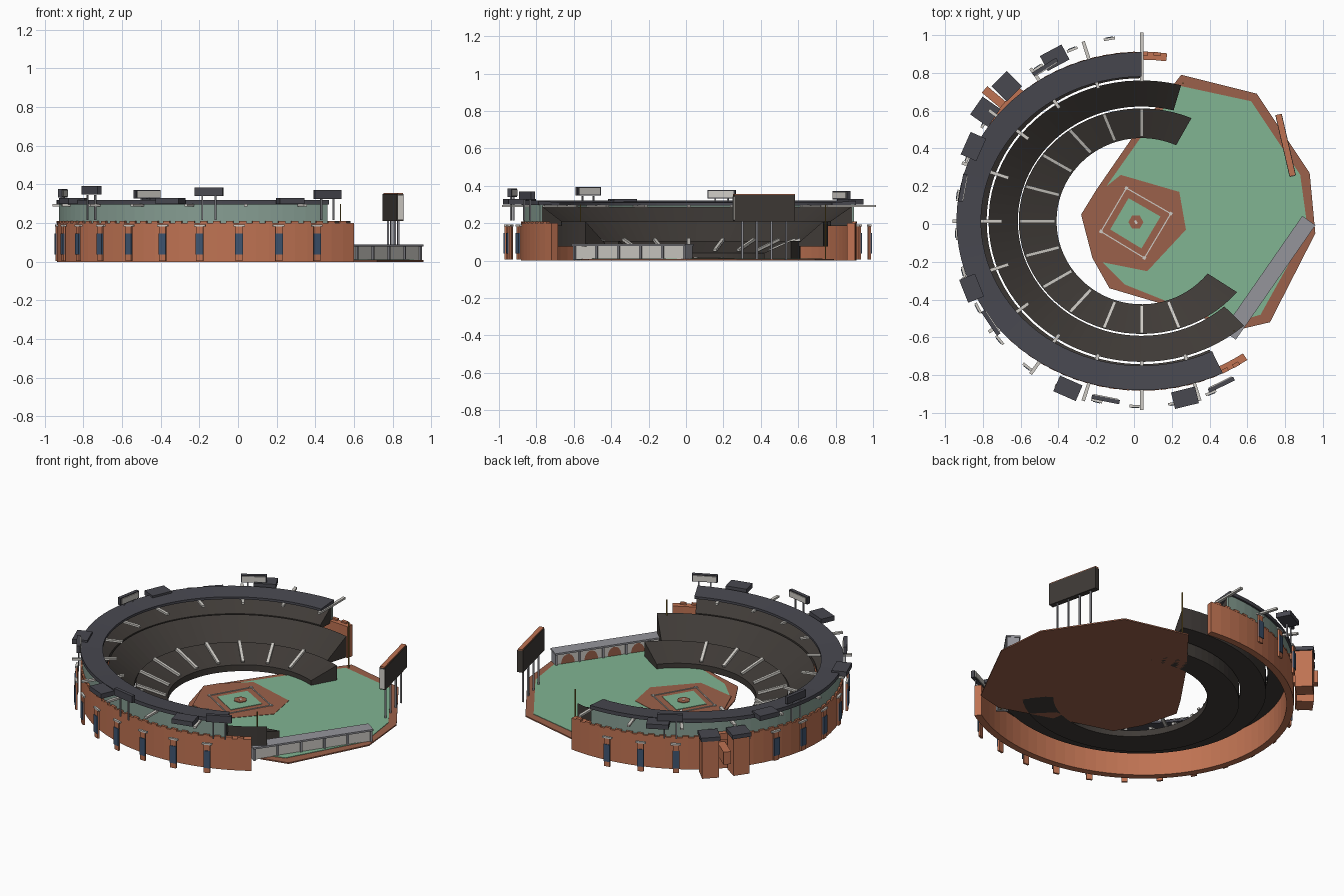
import bpy, bmesh
from math import cos, sin, radians, atan2, pi
from mathutils import Vector, Matrix

if "Cube" in bpy.data.objects:
    bpy.data.objects.remove(bpy.data.objects["Cube"])

CX, CY = 0.04, 0.015


def mat(name, c):
    m = bpy.data.materials.new(name)
    m.diffuse_color = (*c, 1)
    m.use_nodes = True
    m.node_tree.nodes["Principled BSDF"].inputs["Base Color"].default_value = m.diffuse_color
    return m


BRICK = mat("brick", (0.52, 0.17, 0.085))
CLAY = mat("clay", (0.33, 0.12, 0.07))
GRASS = mat("grass", (0.22, 0.46, 0.29))
SEAT = mat("seating", (0.05, 0.043, 0.038))
ROOF = mat("roof", (0.065, 0.065, 0.08))
GREEN = mat("green_wall", (0.24, 0.34, 0.29))
PALE = mat("pale", (0.62, 0.6, 0.56))
GREY = mat("grey", (0.3, 0.3, 0.33))
BLUE = mat("blue_glass", (0.05, 0.09, 0.16))
GOLD = mat("pole", (0.3, 0.2, 0.04))


def finish(name, bm, m):
    bmesh.ops.recalc_face_normals(bm, faces=bm.faces)
    me = bpy.data.meshes.new(name)
    bm.to_mesh(me)
    bm.free()
    ob = bpy.data.objects.new(name, me)
    me.materials.append(m)
    bpy.context.collection.objects.link(ob)
    return ob


def at(a, rx, z=0, ry=None):
    a = radians(a)
    return Vector((CX + rx * cos(a), CY + (ry or rx) * sin(a), z))


def ring(name, prof, a0, a1, m, n=56):
    """Sweep a closed (rx, ry, z) section round part of an ellipse."""
    bm = bmesh.new()
    rows = [[bm.verts.new(at(a0 + (a1 - a0) * i / n, rx, z, ry)) for rx, ry, z in prof]
            for i in range(n + 1)]
    k = len(prof)
    for r, s in zip(rows, rows[1:]):
        for j in range(k):
            bm.faces.new((r[j], r[(j + 1) % k], s[(j + 1) % k], s[j]))
    bm.faces.new(rows[0])
    bm.faces.new(rows[-1])
    return finish(name, bm, m)


def box(name, loc, size, deg, m, tilt=0):
    bm = bmesh.new()
    bmesh.ops.create_cube(bm, size=1, matrix=Matrix.Translation(loc)
                          @ Matrix.Rotation(radians(deg), 4, 'Z') @ Matrix.Rotation(tilt, 4, 'Y')
                          @ Matrix.Diagonal((*size, 1)))
    return finish(name, bm, m)


def beam(name, p, q, w, h, m):
    d = q - p
    return box(name, (p + q) / 2, (d.length, w, h), atan2(d.y, d.x) * 180 / pi, m,
               -atan2(d.z, d.xy.length))


def plate(name, pts, z0, z1, m):
    bm = bmesh.new()
    f = bm.faces.new([bm.verts.new((x, y, z0)) for x, y in pts])
    ex = bmesh.ops.extrude_face_region(bm, geom=[f])
    bmesh.ops.translate(bm, vec=(0, 0, z1 - z0),
                        verts=[v for v in ex["geom"] if isinstance(v, bmesh.types.BMVert)])
    return finish(name, bm, m)


# Field: clay slab, grass, infield, diamond, lines and mound
plate("clay_track", [(.25, .79), (.65, .69), (.93, .27), (.96, -.05), (.72, -.52), (.55, -.56),
                     (.14, -.42), (-.13, -.34), (-.22, -.18), (-.28, .05), (-.2, .18), (0, .47)], 0, .008, CLAY)
plate("outfield_grass", [(.25, .73), (.62, .65), (.88, .26), (.92, -.03), (.67, -.48), (.5, -.53),
                         (.15, -.4), (-.05, -.32), (-.17, -.2), (-.16, .18), (.03, .45)], .006, .011, GRASS)
plate("infield_clay", [(-.28, .05), (-.22, .14), (-.07, .26), (.24, .17), (.275, -.03), (.07, -.25), (-.18, -.2)],
      .006, .013, CLAY)
diamond = [(-.04, .19), (.195, .055), (.055, -.18), (-.175, -.04)]
plate("diamond_grass", [(x * .72, y * .72) for x, y in diamond], .01, .016, GRASS)
for i in range(4):
    p, q = (Vector((*diamond[j % 4], .014)) for j in (i, i + 1))
    beam("base_line", p, q, .006, .006, PALE)
    box("base", p, (.016, .016, .01), 60, PALE)
plate("mound", [(.01 + .04 * cos(i * pi / 3), .01 + .04 * sin(i * pi / 3)) for i in range(6)], .01, .02, CLAY)
box("mound_plate", (.01, .01, .02), (.012, .02, .004), 30, PALE)

# Three seating tiers
ring("lower_tier", [(.45, .44, 0), (.45, .44, .04), (.65, .597, .105), (.65, .597, 0)], 66, 321, SEAT)
ring("middle_tier", [(.655, .607, .075), (.655, .607, .095), (.81, .745, .21), (.81, .745, .075)], 75, 312, SEAT)
ring("upper_tier", [(.82, .757, .185), (.82, .757, .21), (.955, .872, .29), (.955, .872, .185)], 90, 296, SEAT)

# Outer walls and roof
ring("brick_wall", [(.935, .855, 0), (.935, .855, .2), (.977, .897, .2), (.977, .897, 0)], 82, 305, BRICK)
ring("green_upper_wall", [(.95, .868, .19), (.95, .868, .3), (.966, .884, .3), (.966, .884, .19)], 90, 296, GREEN)
ring("roof", [(.85, .765, .295), (.85, .765, .31), (.98, .895, .32), (.98, .895, .297)], 90, 296, ROOF)
for i in range(56):
    a = 84 + i * 4
    if a < 304:
        beam("wall_cap", at(a, .968, .204, .888), at(a + 2.2, .968, .204, .888), .02, .012, BRICK)

# Rafters under the roof and aisles over the lower tier
for i in range(12):
    a = 90 + 18 * i
    beam("rafter", at(a, .74, .292), at(a, 1.0, .292), .018, .012, PALE)
    beam("aisle", at(a, .46, .055, .45), at(a, .645, .114, .595), .018, .014, PALE)

# Free-standing window piers around the outside
for i in range(17):
    a = 100 + 12 * i
    box("pier_frame", at(a, .98, .095), (.012, .036, .18), a, BRICK)
    box("pier_window", at(a, .986, .092), (.008, .04, .11), a, BLUE)
    box("pier_cap", at(a, .98, .188), (.014, .06, .01), a, PALE)

# Floodlight banks
for a, z in ((296, .348), (258.6, .362), (214, .37), (169.5, .355), (122, .35)):
    box("floodlight_bank", at(a, .963, z), (.022, .15, .045), a, ROOF)
    box("floodlight_face", at(a, .95, z), (.006, .135, .034), a, PALE)
    for s in (-1, 1):
        p = at(a, .963) + Vector((-sin(radians(a)), cos(radians(a)), 0)) * s * .035
        box("floodlight_post", p + Vector((0, 0, .28)), (.008, .008, .13), a, GREY)

# Rooftop cabins
for x, y in ((-.42, .88), (-.85, .41), (-.86, -.34), (-.35, -.87), (.27, -.92)):
    a = atan2(y - CY, x - CX) * 180 / pi
    box("roof_cabin", (x, y, .315), (.09, .13, .03), a, ROOF)

# Entrance gate: twin towers, porch and link wall
for a in (135, 145):
    box("gate_tower", at(a, 1.01, .12), (.1, .1, .24), a, BRICK)
    box("gate_tower_cap", at(a, 1.01, .25), (.115, .115, .025), a, ROOF)
box("gate_porch", at(140, 1.0, .13), (.17, .045, .08), 140, BRICK)
box("gate_lintel", at(140, .94, .21), (.04, .25, .04), 140, BRICK)

# Outfield gallery with arches
g0, g1 = Vector((.51, -.58, 0)), Vector((.92, .01, 0))
d = (g1 - g0).normalized()
nrm = Vector((d.y, -d.x, 0))
deg = atan2(d.y, d.x) * 180 / pi
L = (g1 - g0).length
mid = (g0 + g1) / 2
box("gallery_wall", mid + Vector((0, 0, .042)), (L, .05, .075), deg, PALE)
box("gallery_roof", mid + Vector((0, 0, .084)), (L + .02, .085, .011), deg, GREY)
for i in range(6):
    p = g0 + d * L * i / 5
    box("gallery_pillar", p + Vector((0, 0, .042)), (.012, .07, .08), deg, GREY)
    if i < 5:
        bm = bmesh.new()
        c = p + d * L / 10 - nrm * .027 + Vector((0, 0, .01))
        vs = [bm.verts.new(c + d * .042 * cos(t * pi / 12) + Vector((0, 0, .058 * sin(t * pi / 12))))
              for t in range(13)]
        bm.faces.new(vs)
        finish("gallery_arch", bm, CLAY)

# Scoreboard on four legs
s0, s1 = Vector((.765, .58, 0)), Vector((.84, .255, 0))
up = Vector((0, 0, 1))
beam("scoreboard", s0 + up * .28, s1 + up * .28, .035, .14, SEAT)
beam("scoreboard_top", s0 + up * .353, s1 + up * .353, .028, .008, BRICK)
sd = (s1 - s0).normalized()
sideways = atan2(sd.y, sd.x) * 180 / pi
box("scoreboard_end", s1 + up * .28, (.006, .028, .125), sideways, PALE)
for t in (.14, .38, .62, .86):
    box("scoreboard_leg", s0.lerp(s1, t) + up * .107, (.01, .01, .21), sideways, GREY)

# Foul poles
for x, y in ((.53, -.565), (.26, .745)):
    box("foul_pole", (x, y, .15), (.006, .006, .3), 0, GOLD)
